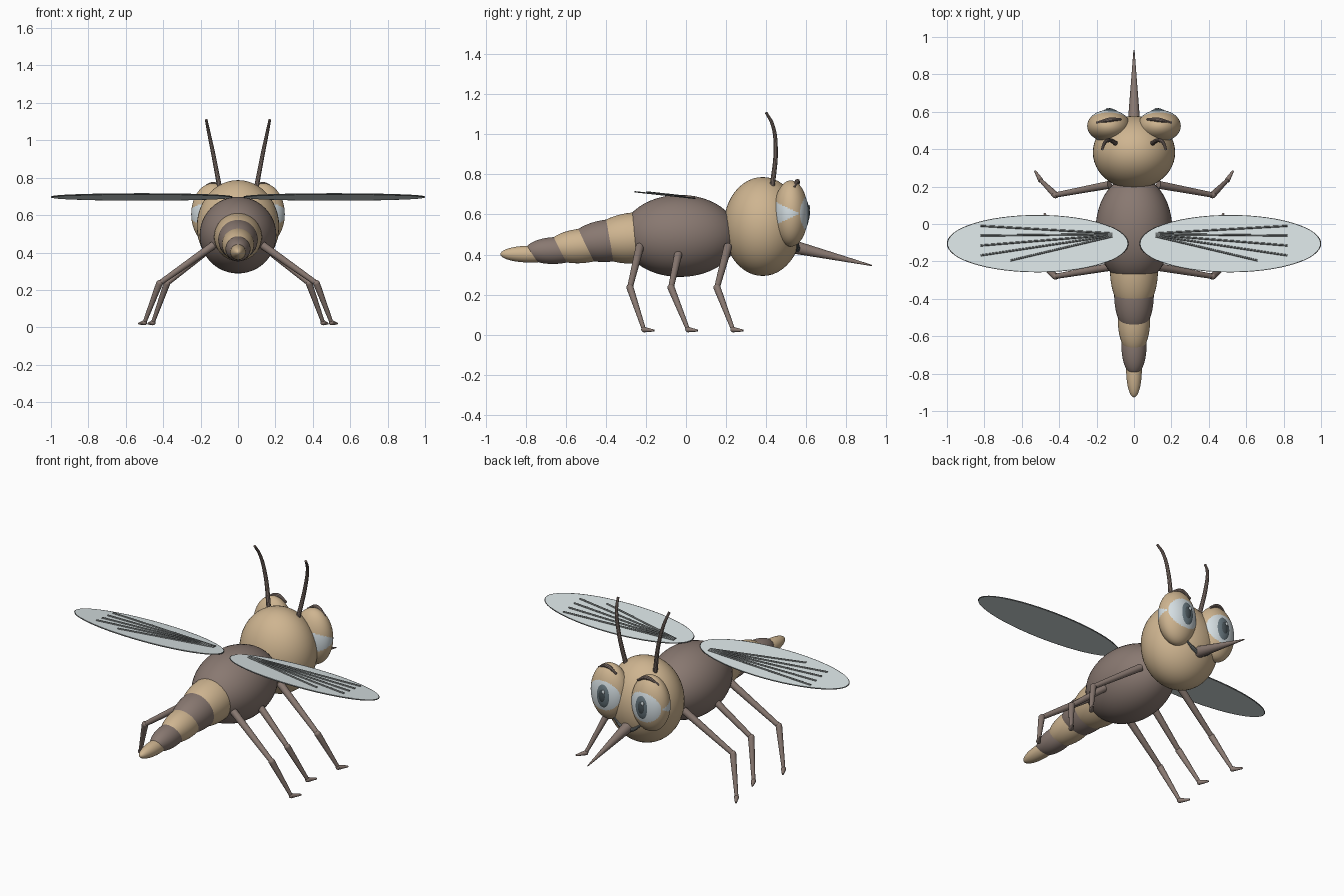
import bpy
import bmesh
from mathutils import Vector

cube = bpy.data.objects.get("Cube")
if cube:
    bpy.data.objects.remove(cube, do_unlink=True)


def material(name, rgb):
    m = bpy.data.materials.new(name)
    m.use_nodes = True
    m.diffuse_color = (*rgb, 1)
    m.node_tree.nodes["Principled BSDF"].inputs["Base Color"].default_value = (*rgb, 1)
    return m


tan = material("tan", (0.62, 0.46, 0.28))
brown = material("brown", (0.25, 0.19, 0.165))
wing_grey = material("pale wing grey", (0.7, 0.77, 0.78))
dark_grey = material("dark grey", (0.16, 0.175, 0.175))
eye_white = material("eye white", (0.66, 0.73, 0.76))
iris_slate = material("iris slate", (0.13, 0.175, 0.2))
pupil_dark = material("pupil dark", (0.06, 0.08, 0.09))


def finish(name, mat):
    ob = bpy.context.object
    ob.name = name
    ob.data.materials.append(mat)
    bpy.ops.object.shade_smooth_by_angle()
    return ob


def ellipsoid(name, centre, radii, mat, tilt=0, segments=48):
    bpy.ops.mesh.primitive_uv_sphere_add(segments=segments, ring_count=segments // 2,
                                         location=centre, rotation=(tilt, 0, 0))
    bpy.context.object.scale = radii
    return finish(name, mat)


def rod(name, a, b, r1, r2, mat):
    a, b = Vector(a), Vector(b)
    d = b - a
    bpy.ops.mesh.primitive_cone_add(vertices=20, radius1=r1, radius2=r2, depth=d.length,
                                    location=(a + b) / 2,
                                    rotation=d.to_track_quat("Z", "Y").to_euler())
    return finish(name, mat)


def tube(name, points, radii, mat):
    curve = bpy.data.curves.new(name, "CURVE")
    curve.dimensions = "3D"
    curve.bevel_depth = 1
    curve.bevel_resolution = 3
    curve.use_fill_caps = True
    spline = curve.splines.new("BEZIER")
    spline.bezier_points.add(len(points) - 1)
    for bp, p, r in zip(spline.bezier_points, points, radii):
        bp.co = p
        bp.radius = r
        bp.handle_left_type = bp.handle_right_type = "AUTO"
    ob = bpy.data.objects.new(name, curve)
    bpy.context.collection.objects.link(ob)
    bpy.ops.object.select_all(action="DESELECT")
    ob.select_set(True)
    bpy.context.view_layer.objects.active = ob
    bpy.ops.object.convert(target="MESH")
    # Weld the caps and turn all faces outward
    mesh = bpy.context.object.data
    bm = bmesh.new()
    bm.from_mesh(mesh)
    bmesh.ops.remove_doubles(bm, verts=bm.verts, dist=0.0001)
    bmesh.ops.recalc_face_normals(bm, faces=bm.faces)
    bm.to_mesh(mesh)
    bm.free()
    return finish(name, mat)


# Body
ellipsoid("thorax", (0, -0.03, 0.493), (0.205, 0.29, 0.205), brown)
ellipsoid("head", (0, 0.383, 0.54), (0.22, 0.195, 0.247), tan)

# Abdomen: overlapping banded segments (y, z, radius, half length, tilt)
bands = [(-0.25, 0.483, 0.128, 0.235, 0.07), (-0.38, 0.47, 0.106, 0.21, 0.1),
         (-0.52, 0.443, 0.086, 0.178, 0.08), (-0.655, 0.42, 0.067, 0.152, 0.04),
         (-0.777, 0.402, 0.042, 0.15, 0)]
for i, (y, z, r, length, tilt) in enumerate(bands):
    ellipsoid(f"abdomen_segment_{i + 1}", (0, y, z), (r, length, r), brown if i % 2 else tan, tilt)

# Proboscis and mouth
rod("proboscis", (0, 0.53, 0.44), (0, 0.93, 0.345), 0.034, 0.003, brown)
tube("mouth", [(-0.09, 0.554, 0.47), (-0.045, 0.558, 0.435), (0, 0.556, 0.42),
               (0.045, 0.558, 0.435), (0.09, 0.554, 0.47)],
     [0.005, 0.011, 0.012, 0.011, 0.005], dark_grey)

# Legs: (name, hip, knee, ankle, toe) on the +x side
legs = [("front", (0.13, 0.21, 0.44), (0.42, 0.155, 0.235), (0.5, 0.235, 0.025), (0.53, 0.285, 0.02)),
        ("middle", (0.13, -0.03, 0.44), (0.38, -0.075, 0.235), (0.455, 0.01, 0.025), (0.48, 0.058, 0.02)),
        ("rear", (0.13, -0.23, 0.44), (0.42, -0.28, 0.235), (0.5, -0.21, 0.025), (0.53, -0.16, 0.02))]


def wing_z(y):
    return 0.697 - (y + 0.105) * 0.11


def eye_opening(p):
    """True on the bare eyeball: an oval in front and a wedge widening towards the back."""
    front = p.y > 0.35 and (p.x / 0.86) ** 2 + (p.z / 0.53) ** 2 < 1
    return front or abs(p.z) < (0.52 - p.y) * 0.25


for side, s in (("left", 1), ("right", -1)):
    def at(p):
        return (s * p[0], p[1], p[2])

    for name, hip, knee, ankle, toe in legs:
        label = f"{side}_{name}"
        rod(label + "_thigh", at(hip), at(knee), 0.021, 0.014, brown)
        ellipsoid(label + "_knee", at(knee), (0.018,) * 3, brown, segments=16)
        rod(label + "_shin", at(knee), at(ankle), 0.018, 0.01, brown)
        ellipsoid(label + "_ankle", at(ankle), (0.014,) * 3, brown, segments=16)
        rod(label + "_foot", at(ankle), at(toe), 0.014, 0.005, brown)

    # Antenna
    tube(side + "_antenna",
         [at(p) for p in ((0.095, 0.43, 0.73), (0.133, 0.448, 0.93), (0.158, 0.432, 1.05), (0.17, 0.4, 1.11))],
         [0.013, 0.011, 0.009, 0.007], brown)

    # Eye with tan lids around the white opening
    eye = ellipsoid(side + "_eye", at((0.135, 0.524, 0.605)), (0.115, 0.086, 0.165), tan, segments=160)
    eye.data.materials.append(eye_white)
    for face in eye.data.polygons:
        face.material_index = int(eye_opening(face.center))

    # Iris, pupil, glint and brow
    ellipsoid(side + "_iris", at((0.13, 0.594, 0.605)), (0.046, 0.021, 0.074), iris_slate)
    ellipsoid(side + "_pupil", at((0.13, 0.603, 0.607)), (0.026, 0.016, 0.045), pupil_dark)
    ellipsoid(side + "_glint", (s * 0.13 - 0.012, 0.615, 0.635), (0.009, 0.005, 0.012), eye_white, segments=16)
    tube(side + "_eyebrow", [at(p) for p in ((0.07, 0.56, 0.737), (0.13, 0.557, 0.766), (0.2, 0.541, 0.735))],
         [0.006, 0.012, 0.006], brown)

    # Wing: thin pale membrane with a dark rim
    place = {"rotation": (-0.11, 0, 0), "location": (s * 0.515, -0.105, 0.697)}
    bpy.ops.mesh.primitive_cylinder_add(vertices=64, radius=1, depth=1, **place)
    bpy.context.object.scale = (0.482, 0.153, 0.005)
    finish(side + "_wing", wing_grey)
    bpy.ops.mesh.primitive_torus_add(major_segments=64, minor_segments=8, major_radius=1,
                                     minor_radius=0.008, **place)
    bpy.context.object.scale = (0.482, 0.153, 0.4)
    finish(side + "_wing_rim", dark_grey)

    # Wing veins fan out from the root
    for i, (x, y) in enumerate(((0.82, -0.01), (0.82, -0.062), (0.82, -0.115), (0.82, -0.168), (0.66, -0.195))):
        root_y = -0.05 - i * 0.004
        rod(f"{side}_wing_vein_{i + 1}", (s * 0.115, root_y, wing_z(root_y) + 0.004),
            (s * x, y, wing_z(y) + 0.004), 0.005, 0.005, dark_grey)
